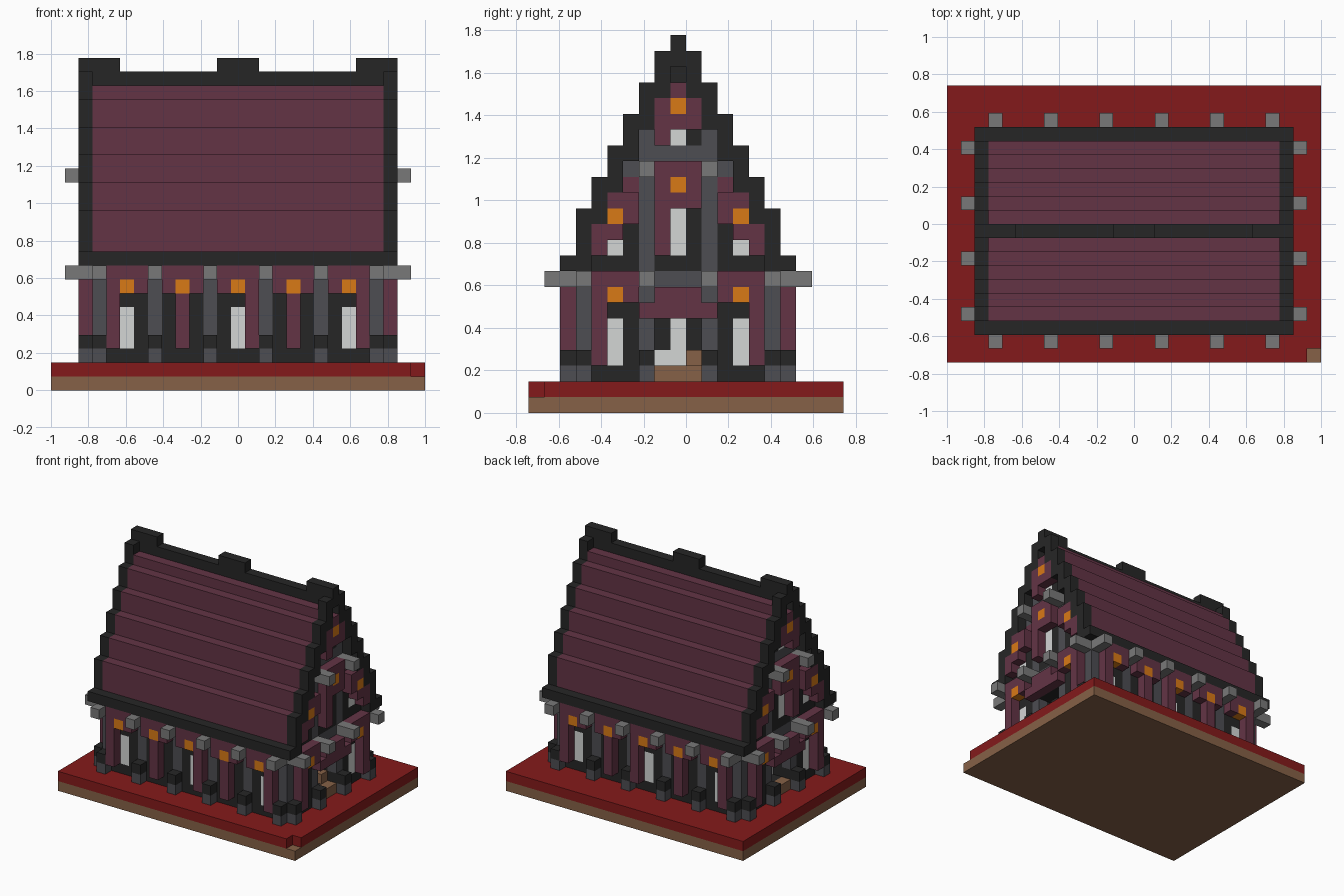
import bpy
import bmesh
import math
from mathutils import Vector

cube = bpy.data.objects.get("Cube")
if cube:
    bpy.data.objects.remove(cube, do_unlink=True)

U = 2 / 27                      # edge of one block
MID_X, MID_Y = 13.5, 10         # block coordinates of the centre

COLOURS = {
    "earth_brown": (134, 97, 71), "paving_red": (132, 26, 27),
    "plum": (99, 52, 69), "charcoal": (38, 38, 38),
    "stone_grey": (77, 77, 82), "pale_grey": (121, 121, 121),
    "lamp_orange": (217, 122, 22), "pane_white": (212, 214, 213),
}
PARTS = {
    "ground_slab": "earth_brown", "paving": "paving_red",
    "walls": "charcoal", "roof": "plum", "ridge": "charcoal",
    "roof_border": "charcoal", "eaves": "charcoal", "frames": "plum",
    "posts": "stone_grey", "footings": "stone_grey",
    "footing_tops": "charcoal", "beam_ends": "pale_grey",
    "lamps": "lamp_orange", "panes": "pane_white",
    "door_floor": "earth_brown",
}
blocks = {}


def linear(c):
    c /= 255
    return c / 12.92 if c < 0.04045 else ((c + 0.055) / 1.055) ** 2.4


def fill(part, xs, ys, zs):
    """Fill half-open block ranges; part None carves."""
    for x in range(*xs):
        for y in range(*ys):
            for z in range(*zs):
                if part:
                    blocks[x, y, z] = part
                else:
                    blocks.pop((x, y, z), None)


def long_wall(part, a, d, zs):
    """Block on both long walls: a along the wall, d outwards."""
    for y in (3 - d, 15 + d):
        fill(part, (a, a + 1), (y, y + 1), zs)


def gable(part, a, d, zs):
    """Block on both gable ends: a along the wall, d outwards."""
    for x in (3 - d, 23 + d):
        fill(part, (x, x + 1), (a, a + 1), zs)


def bay(wall, c, floor, z0, z1, lamp, pane_top, side):
    """Projecting window head with lamp, side pillar and set-back pane."""
    for a in (c - 1, c, c + 1):
        wall("frames", a, 1, (z0, z1))
    wall("frames", c + side, 1, (floor, z0))
    if pane_top:
        wall("panes", c, 0, (floor, pane_top))
    wall("lamps", c, 1, (lamp, lamp + 1))


def post(wall, a):
    """Set-back post on a projecting footing, with a beam end on top."""
    wall("posts", a, 0, (4, 9))
    wall("footings", a, 1, (2, 3))
    wall("footing_tops", a, 1, (3, 4))
    for d in (1, 2):
        wall("beam_ends", a, d, (8, 9))


def build(part):
    """Make one mesh of the exposed faces of a part, merged into flats."""
    bm = bmesh.new()
    verts = {}
    for cell, name in blocks.items():
        if name != part:
            continue
        for axis in range(3):
            for sign in (0, 1):
                near = list(cell)
                near[axis] += 2 * sign - 1
                if tuple(near) in blocks:
                    continue
                ring = []
                for s, t in ((0, 0), (1, 0), (1, 1), (0, 1)):
                    p = list(cell)
                    p[axis] += sign
                    p[(axis + 1) % 3] += s
                    p[(axis + 2) % 3] += t
                    key = tuple(p)
                    if key not in verts:
                        verts[key] = bm.verts.new(
                            Vector((p[0] - MID_X, p[1] - MID_Y, p[2])) * U)
                    ring.append(verts[key])
                bm.faces.new(ring if sign else ring[::-1])
    bmesh.ops.dissolve_limit(bm, angle_limit=math.radians(1),
                             verts=bm.verts[:], edges=bm.edges[:])
    mesh = bpy.data.meshes.new(part)
    bm.to_mesh(mesh)
    bm.free()
    mesh.materials.append(materials[PARTS[part]])
    bpy.context.collection.objects.link(bpy.data.objects.new(part, mesh))


# Ground, with one paving corner missing
fill("ground_slab", (0, 27), (0, 20), (0, 1))
fill("paving", (0, 27), (0, 20), (1, 2))
fill(None, (26, 27), (0, 1), (1, 2))

# Solid core of the house, then the stepped roof
fill("walls", (3, 24), (3, 16), (2, 10))
for step in range(6):
    fill("roof", (3, 24), (3 + step, 16 - step), (10, min(13 + 2 * step, 22)))

# Long walls
for a in range(3, 24, 4):
    post(long_wall, a)
for c, pane_top, side in ((5, 6, -1), (9, 0, 0), (13, 6, 1), (17, 0, 0), (21, 6, 1)):
    bay(long_wall, c, 3, 7, 9, 7, pane_top, side)

# Gable ends: posts, ground floor bays and doorway
for a in range(3, 16, 4):
    post(gable, a)
for c, side in ((5, -1), (13, 1)):
    bay(gable, c, 3, 7, 9, 7, 6, side)
for a in range(7, 12):
    gable("frames", a, 1, (6, 7))
for a in (8, 9, 10):
    gable("frames", a, 1, (7, 8))
    gable("posts", a, 0, (8, 9))
    gable("door_floor", a, 0, (2, 3))
    for d in (0, -1):
        gable(None, a, d, (3, 6))
gable("panes", 8, -2, (3, 4))
gable("panes", 9, -2, (3, 6))
gable("door_floor", 10, -1, (3, 4))

# Gable ends: upper floors
for a in (6, 12):
    gable("walls", a, 0, (10, 12))
    gable("posts", a, 0, (15, 16))
for a in (7, 11):
    gable("posts", a, 0, (9, 18))
    for d in (1, 2):
        gable("beam_ends", a, d, (15, 16))
for a in (8, 9, 10):
    gable("posts", a, 0, (16, 17))
gable("walls", 10, 0, (10, 13))
gable("walls", 10, 0, (17, 19))
for c, side in ((5, -1), (13, 1)):
    bay(gable, c, 10, 12, 14, 12, 11, side)
    gable("frames", c, 1, (11, 12))
bay(gable, 9, 10, 13, 16, 14, 13, -1)
bay(gable, 9, 17, 18, 21, 19, 18, -1)

# Eaves, stepped roof border and ridge
for y in (2, 16):
    fill("eaves", (2, 25), (y, y + 1), (9, 10))
for step in range(6):
    top = 13 + 2 * step
    for a in (3 + step, 15 - step):
        gable("roof_border", a, 1, (top - (4 if step == 0 else 3), top))
gable("roof_border", 9, 1, (22, 23))
fill("ridge", (3, 24), (9, 10), (21, 23))
for x in (2, 12, 22):
    fill("ridge", (x, x + 3), (9, 10), (23, 24))

# Materials and meshes
materials = {}
for name, rgb in COLOURS.items():
    mat = bpy.data.materials.new(name)
    mat.use_nodes = True
    colour = [linear(c) for c in rgb] + [1]
    mat.diffuse_color = colour
    shader = next(n for n in mat.node_tree.nodes if n.type == "BSDF_PRINCIPLED")
    shader.inputs["Base Color"].default_value = colour
    shader.inputs["Roughness"].default_value = 0.9
    materials[name] = mat
for part in PARTS:
    build(part)
